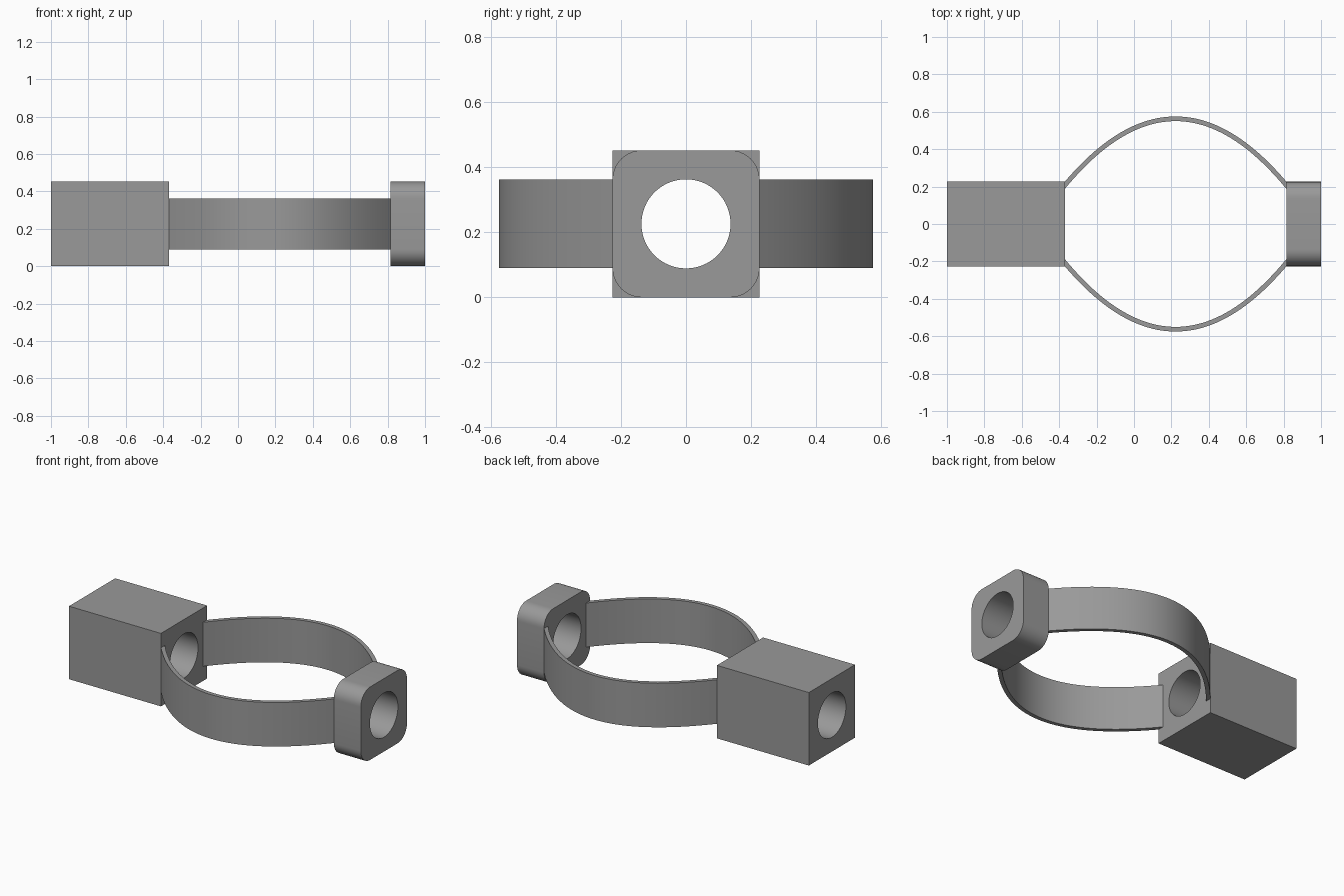
import bpy, bmesh, math

if "Cube" in bpy.data.objects:
    bpy.data.objects.remove(bpy.data.objects["Cube"])

HALF = 0.226          # half height/width of both end pieces
BORE = 0.137          # bore radius
X_LEFT, X_RIGHT = -0.37, 0.815

grey = bpy.data.materials.new("grey")
grey.diffuse_color = (0.32, 0.32, 0.32, 1)
grey.use_nodes = True
grey.node_tree.nodes["Principled BSDF"].inputs["Base Color"].default_value = grey.diffuse_color


def finish(name, bm):
    bmesh.ops.recalc_face_normals(bm, faces=bm.faces[:])
    mesh = bpy.data.meshes.new(name)
    bm.to_mesh(mesh)
    bm.free()
    mesh.materials.append(grey)
    obj = bpy.data.objects.new(name, mesh)
    bpy.context.collection.objects.link(obj)
    return obj


def smooth(obj):
    bpy.ops.object.select_all(action='DESELECT')
    obj.select_set(True)
    bpy.context.view_layer.objects.active = obj
    bpy.ops.object.shade_smooth_by_angle(angle=math.radians(30))


def bored_block(name, x0, x1, corner=0.0):
    """Square bar along x with optional rounded edges and a round through bore."""
    bm = bmesh.new()
    bmesh.ops.create_cube(bm, size=1)
    for v in bm.verts:
        v.co = (x0 if v.co.x < 0 else x1, v.co.y * 2 * HALF, (v.co.z + 0.5) * 2 * HALF)
    if corner:
        edges = [e for e in bm.edges
                 if abs(e.verts[0].co.x - e.verts[1].co.x) > 0.01]
        bmesh.ops.bevel(bm, geom=edges, offset=corner, segments=10,
                        profile=0.5, affect='EDGES')
    block = finish(name, bm)

    # bore cutter
    bpy.ops.mesh.primitive_cylinder_add(
        vertices=64, radius=BORE, depth=x1 - x0 + 0.2,
        location=((x0 + x1) / 2, 0, HALF), rotation=(0, math.pi / 2, 0))
    cutter = bpy.context.object
    cutter.name = name + "_bore_cutter"
    cutter.hide_render = True
    cutter.data.materials.append(grey)

    mod = block.modifiers.new("bore", 'BOOLEAN')
    mod.operation = 'DIFFERENCE'
    mod.solver = 'EXACT'
    mod.object = cutter
    bpy.context.view_layer.objects.active = block
    bpy.ops.object.modifier_apply(modifier=mod.name)
    bpy.data.objects.remove(cutter)
    smooth(block)


def strap(name, side):
    """Thin bowed band joining the two end pieces."""
    steps, thick, peak = 48, 0.025, 0.575
    z0, z1 = 0.09, 0.363
    mid, span = (X_LEFT + X_RIGHT) / 2, (X_RIGHT - X_LEFT) / 2
    rise = peak - HALF
    bm = bmesh.new()
    rings = []
    for i in range(steps + 1):
        t = -1 + 2 * i / steps
        x = mid + span * t
        outer = peak - rise * t * t
        inner = outer - thick * math.hypot(1, 2 * rise * t / span)
        rings.append([bm.verts.new((x, side * y, z)) for y, z in
                      ((outer, z0), (outer, z1), (inner, z1), (inner, z0))])
    for a, b in zip(rings, rings[1:]):
        for k in range(4):
            n = (k + 1) % 4
            bm.faces.new((a[k], a[n], b[n], b[k]))
    bm.faces.new(rings[0])
    bm.faces.new(rings[-1])
    smooth(finish(name, bm))


bored_block("long_block", -1.0, X_LEFT)
bored_block("rounded_end_block", X_RIGHT, 1.0, corner=0.09)
strap("back_strap", 1)
strap("front_strap", -1)
